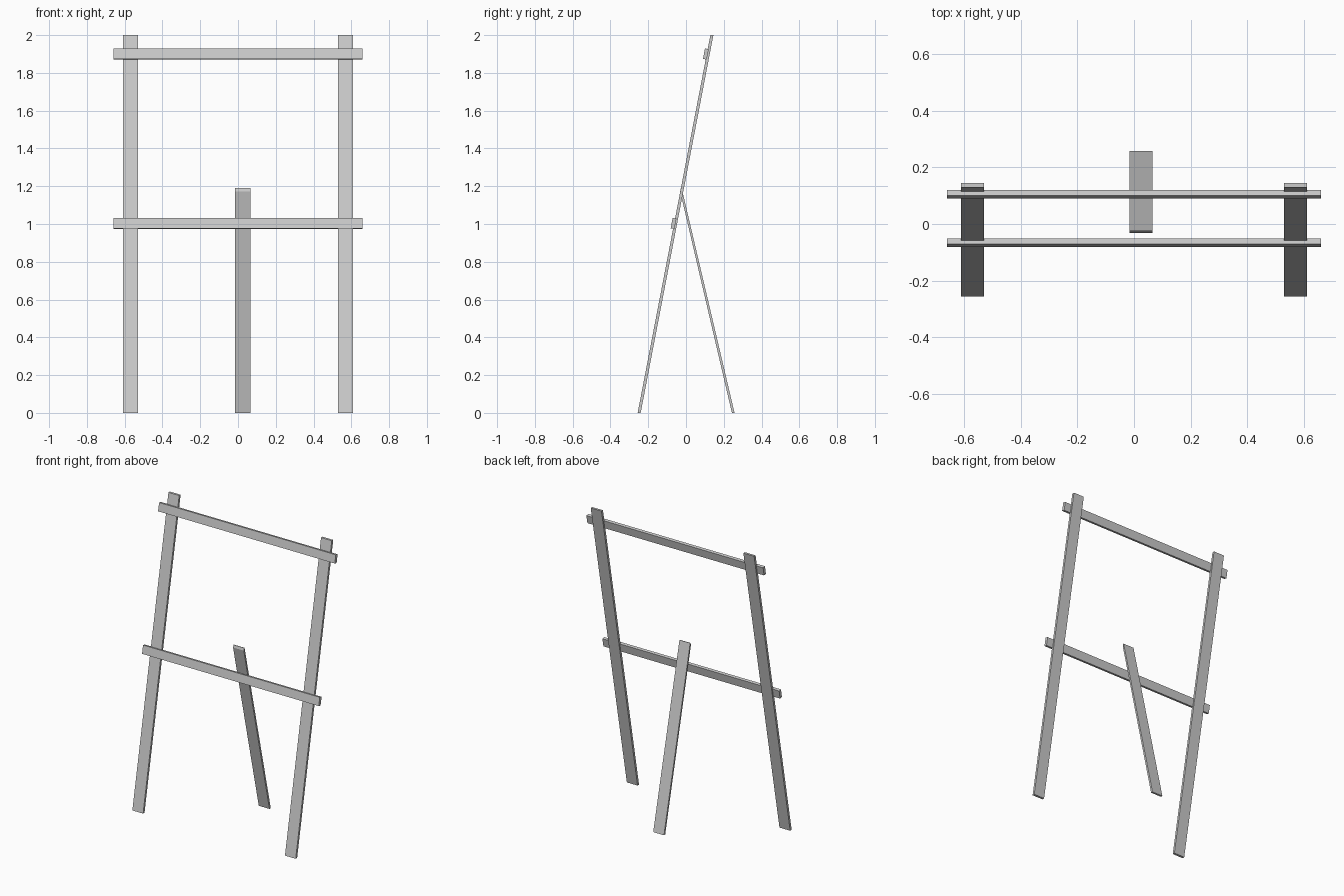
import bpy
import math

if "Cube" in bpy.data.objects:
    bpy.data.objects.remove(bpy.data.objects["Cube"])


def plank(name, profile, x0, x1):
    """Extrude a (y, z) side profile along x from x0 to x1."""
    n = len(profile)
    verts = [(x, y, z) for x in (x0, x1) for y, z in profile]
    faces = [tuple(reversed(range(n))), tuple(range(n, 2 * n))]
    faces += [(i, (i + 1) % n, n + (i + 1) % n, n + i) for i in range(n)]
    mesh = bpy.data.meshes.new(name)
    mesh.from_pydata(verts, [], faces)
    mesh.update()
    obj = bpy.data.objects.new(name, mesh)
    bpy.context.collection.objects.link(obj)
    return obj


LEAN = math.radians(10.9)

# Two front legs leaning back
leg = [(-0.256, 0), (-0.240, 0), (0.145, 2.0), (0.129, 2.0)]
for side, x in (("left", -0.61), ("right", 0.53)):
    plank("front_leg_" + side, leg, x, x + 0.08)


# Crossbars laid against the front of the legs, with the same lean
def crossbar(name, y, z, width=0.056, thick=0.02):
    c, s = math.cos(LEAN), math.sin(LEAN)
    corners = [(-1, -1), (1, -1), (1, 1), (-1, 1)]
    prof = []
    for a, b in corners:
        u, v = a * thick / 2, b * width / 2
        prof.append((y + u * c + v * s, z - u * s + v * c))
    plank(name, prof, -0.66, 0.66)


crossbar("top_crossbar", 0.105, 1.90)
crossbar("lower_crossbar", -0.066, 1.003)

# Rear prop leg, its tip bevelled to the plane of the front legs
prop = [(0.243, 0), (0.257, 0), (-0.023, 1.19), (-0.027, 1.19), (-0.031, 1.173)]
plank("rear_leg", prop, -0.015, 0.065)
